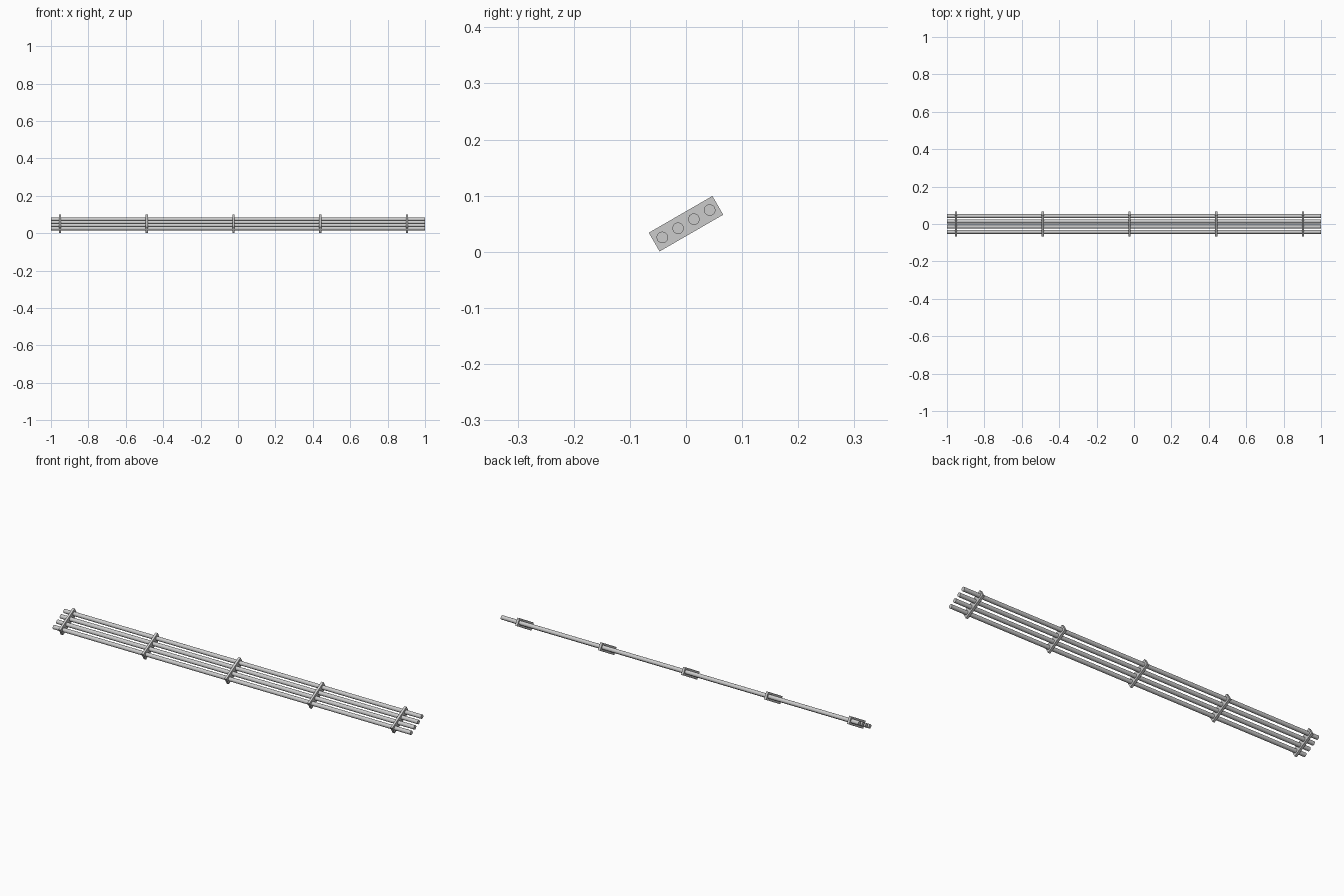
import bpy
from math import radians, pi, cos, sin

if "Cube" in bpy.data.objects:
    bpy.data.objects.remove(bpy.data.objects["Cube"])

TILT = radians(30)
CENTER_Z = 0.05


def finish(obj, name):
    obj.name = name
    return obj


# Four parallel round rods lying in a plane tilted 30 degrees
SPACING = 0.0325
for i in range(4):
    d = (i - 1.5) * SPACING
    bpy.ops.mesh.primitive_cylinder_add(
        vertices=24, radius=0.0102, depth=2.0,
        location=(0, d * cos(TILT), CENTER_Z + d * sin(TILT)),
        rotation=(0, pi / 2, 0))
    rod = finish(bpy.context.object, f"rod_{i + 1}")
    bpy.ops.object.shade_smooth_by_angle(angle=radians(40))

# Five thin spacer plates that the rods pass through
for i in range(5):
    bpy.ops.mesh.primitive_cube_add(
        size=1, location=(-0.952 + 0.464 * i, 0, CENTER_Z),
        rotation=(TILT, 0, 0))
    plate = finish(bpy.context.object, f"spacer_plate_{i + 1}")
    plate.scale = (0.012, 0.131, 0.0385)
